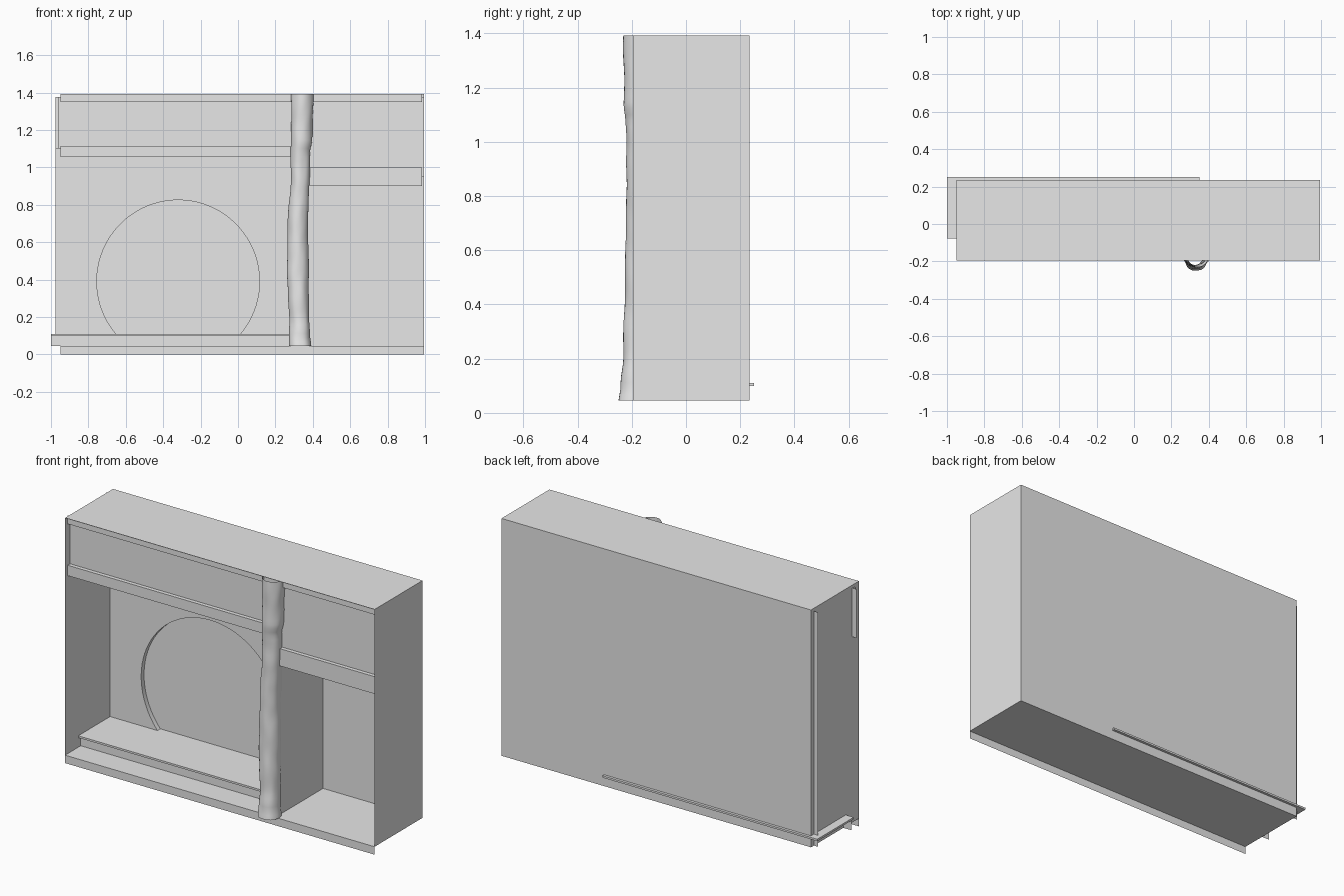
import bpy, bmesh, math
from mathutils import Vector, noise

cube = bpy.data.objects.get("Cube")
if cube:
    bpy.data.objects.remove(cube, do_unlink=True)

grey = bpy.data.materials.new("plain grey")
grey.use_nodes = True
GREY = (0.8, 0.8, 0.8, 1)
grey.diffuse_color = GREY
grey.node_tree.nodes["Principled BSDF"].inputs["Base Color"].default_value = GREY


def finish(name, bm):
    mesh = bpy.data.meshes.new(name)
    bm.to_mesh(mesh)
    bm.free()
    mesh.materials.append(grey)
    obj = bpy.data.objects.new(name, mesh)
    bpy.context.collection.objects.link(obj)
    return obj


def box(name, x, y, z, open_front=False):
    bm = bmesh.new()
    bmesh.ops.create_cube(bm, size=1)
    for v in bm.verts:
        v.co = [r[0] if c < 0 else r[1] for c, r in zip(v.co, (x, y, z))]
    if open_front:
        front = [f for f in bm.faces if f.normal.y < -0.9]
        bmesh.ops.delete(bm, geom=front, context='FACES_ONLY')
    return finish(name, bm)


def sheet(name, x, y, z):
    bm = bmesh.new()
    corners = ((x[0], z[0]), (x[1], z[0]), (x[1], z[1]), (x[0], z[1]))
    bm.faces.new([bm.verts.new((px, y, pz)) for px, pz in corners])
    return finish(name, bm)


LEFT, RIGHT = -0.95, 0.995
FRONT, BACK = -0.195, 0.235
FLOOR, TOP = 0.045, 1.393

# Thin-walled room, open at the front, with a sill sheet under it
box("room_shell", (LEFT, RIGHT), (FRONT, BACK), (FLOOR, TOP), open_front=True)
sheet("front_sill", (LEFT, RIGHT), FRONT, (0, FLOOR))

# Raised alcove floor and its riser
box("alcove_floor", (-1, 0.35), (-0.077, 0.25), (0.099, 0.11))
sheet("alcove_riser", (-1, 0.35), -0.055, (FLOOR, 0.099))

# Partition behind the post
box("partition", (0.30, 0.37), (-0.17, BACK), (FLOOR, TOP))

# Beams
beam_y = (-0.172, -0.12)
box("top_beam", (LEFT, 0.985), beam_y, (1.35, TOP - 0.002))
box("left_beam", (LEFT, 0.33), beam_y, (1.056, 1.115))
box("right_beam", (0.33, 0.985), beam_y, (0.90, 0.998))

# Hanging wall panels above the beams
sheet("left_panel_front", (-0.96, 0.33), -0.15, (1.10, 1.377))
sheet("left_panel_back", (-0.976, 0.33), -0.135, (1.10, 1.377))
sheet("right_panel_front", (0.33, RIGHT), -0.15, (0.95, 1.377))
sheet("right_panel_back", (0.33, RIGHT), -0.135, (0.95, 1.377))

# Alcove back wall with a round opening that has a rim
WALL_Y, RADIUS = 0.209, 0.435
centre = Vector((-0.32, WALL_Y, 0.39))
start = math.asin((FLOOR - centre.z) / RADIUS)
bm = bmesh.new()
arc = []
for i in range(65):
    a = start + (math.pi - 2 * start) * i / 64
    arc.append(bm.verts.new(centre + RADIUS * Vector((math.cos(a), 0, math.sin(a)))))
outer = [bm.verts.new((x, WALL_Y, z)) for x, z in
         ((-0.976, FLOOR), (-0.976, 1.377), (0.35, 1.377), (0.35, FLOOR))]
bm.faces.new(arc + outer)
rim = [bm.verts.new((v.co.x, BACK, v.co.z)) for v in arc]
for i in range(64):
    bm.faces.new((arc[i], rim[i], rim[i + 1], arc[i + 1]))
wall = finish("alcove_back_wall", bm)

# Natural log post: open tube with an uneven surface
# (height, centre x, front y, radius)
stations = [(0.045, 0.334, -0.251, 0.060), (0.10, 0.330, -0.242, 0.056),
            (0.20, 0.327, -0.231, 0.053), (0.45, 0.319, -0.227, 0.058),
            (0.70, 0.320, -0.220, 0.055), (0.95, 0.332, -0.220, 0.050),
            (1.08, 0.333, -0.222, 0.052), (1.14, 0.340, -0.230, 0.058),
            (1.25, 0.341, -0.228, 0.057), (1.393, 0.345, -0.232, 0.060)]


def post_at(z):
    for a, b in zip(stations, stations[1:]):
        if z <= b[0] + 1e-6:
            t = (z - a[0]) / (b[0] - a[0])
            t = t * t * (3 - 2 * t)
            return [p + (q - p) * t for p, q in zip(a[1:], b[1:])]


SIDES, RINGS = 28, 60
bm = bmesh.new()
rings = []
for j in range(RINGS + 1):
    z = FLOOR + (TOP - FLOOR) * j / RINGS
    cx, front_y, r = post_at(z)
    ring = []
    for i in range(SIDES):
        a = math.tau * i / SIDES
        d = Vector((math.cos(a), math.sin(a), 0))
        bump = 0.004 * noise.noise(Vector((d.x * 1.5, d.y * 1.5, z * 9)))
        ring.append(bm.verts.new(Vector((cx, front_y + r, z)) + d * (r + bump)))
    rings.append(ring)
for low, high in zip(rings, rings[1:]):
    for i in range(SIDES):
        k = (i + 1) % SIDES
        bm.faces.new((low[i], low[k], high[k], high[i]))
post = finish("log_post", bm)

# Smooth shading on the curved parts
bpy.ops.object.select_all(action='DESELECT')
for obj in (post, wall):
    obj.select_set(True)
bpy.context.view_layer.objects.active = post
bpy.ops.object.shade_smooth_by_angle(angle=math.radians(35))
